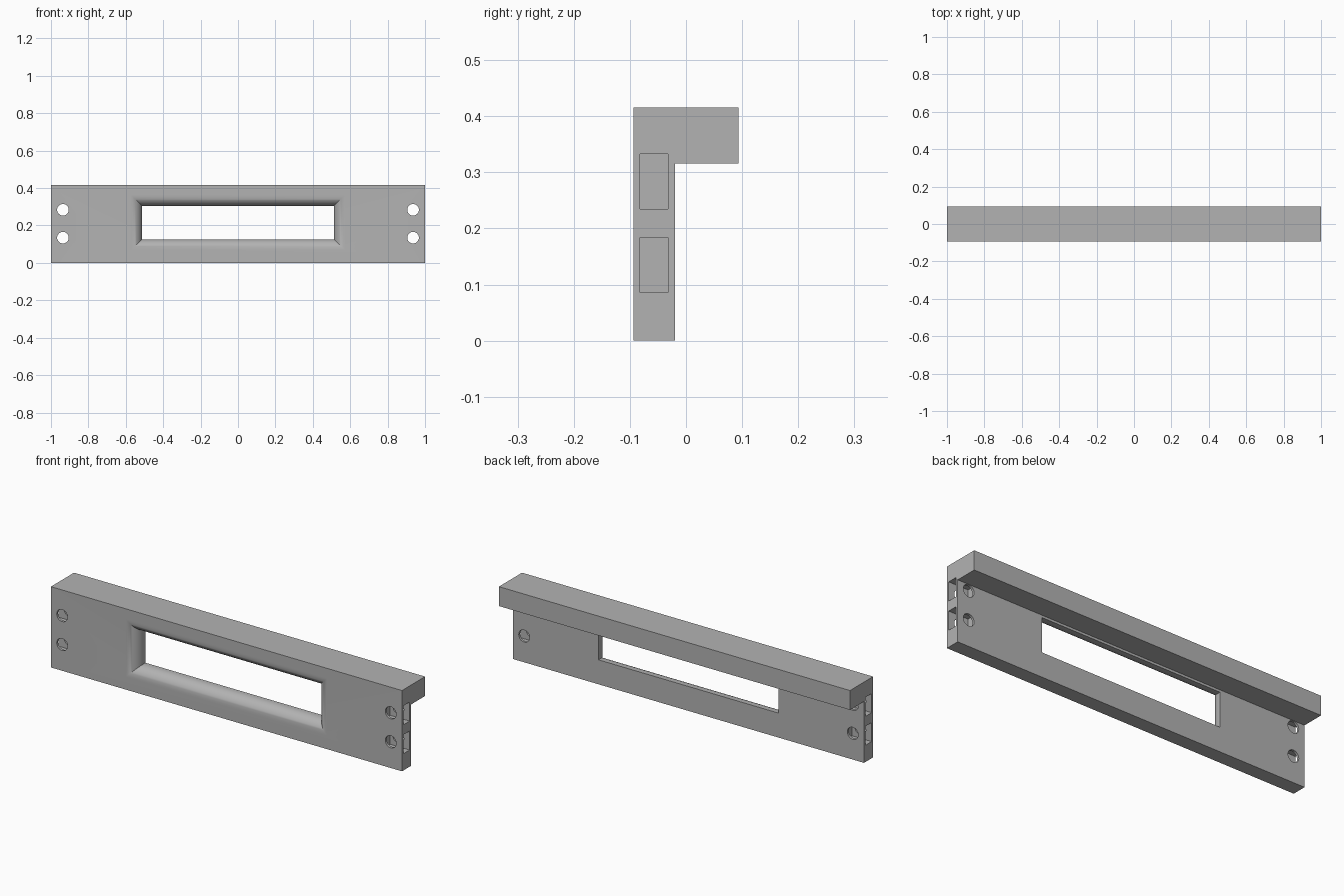
import bpy, bmesh, math

if "Cube" in bpy.data.objects:
    bpy.data.objects.remove(bpy.data.objects["Cube"])

FRONT, WEB_BACK, BACK = -0.094, -0.02, 0.094
HEIGHT, LEDGE = 0.416, 0.316

grey = bpy.data.materials.new("plain grey")
grey.use_nodes = True
colour = (0.45, 0.45, 0.45, 1)
grey.diffuse_color = colour
grey.node_tree.nodes["Principled BSDF"].inputs["Base Color"].default_value = colour


def loft(name, rings):
    """Closed solid through successive rings of points."""
    bm = bmesh.new()
    loops = [[bm.verts.new(p) for p in ring] for ring in rings]
    for a, b in zip(loops, loops[1:]):
        for i in range(len(a)):
            j = (i + 1) % len(a)
            bm.faces.new((a[i], a[j], b[j], b[i]))
    bm.faces.new(loops[0])
    bm.faces.new(loops[-1])
    bmesh.ops.recalc_face_normals(bm, faces=bm.faces)
    mesh = bpy.data.meshes.new(name)
    bm.to_mesh(mesh)
    bm.free()
    mesh.materials.append(grey)
    obj = bpy.data.objects.new(name, mesh)
    bpy.context.collection.objects.link(obj)
    return obj


def box(name, x0, x1, y0, y1, z0, z1):
    return loft(name, [[(x, y0, z0), (x, y1, z0), (x, y1, z1), (x, y0, z1)] for x in (x0, x1)])


# L-shaped bar, extruded along its length
profile = [(FRONT, 0), (WEB_BACK, 0), (WEB_BACK, LEDGE), (BACK, LEDGE), (BACK, HEIGHT), (FRONT, HEIGHT)]
bar = loft("slotted_bar", [[(x, y, z) for y, z in profile] for x in (-1, 1)])
cutters = []

# Window with a rounded front lip
R, STEPS = 0.06, 12
lip = [(FRONT - 0.02, R)]
for i in range(STEPS + 1):
    t = math.pi / 2 * i / STEPS
    lip.append((FRONT + R * (1 - math.cos(t)), R * (1 - math.sin(t))))
lip.append((WEB_BACK + 0.02, 0))
rings = []
for y, grow in lip:
    x, low, high = 0.513 + grow, 0.126 - grow, 0.304 + grow
    rings.append([(-x, y, low), (x, y, low), (x, y, high), (-x, y, high)])
cutters.append(loft("window_cutter", rings))

# Bolt holes and end pockets, two at each end
for side in (-1, 1):
    for z in (0.135, 0.284):
        circle = [(math.cos(a * math.tau / 32) * 0.031, math.sin(a * math.tau / 32) * 0.031) for a in range(32)]
        cutters.append(loft("hole_cutter", [[(side * 0.936 + u, y, z + v) for u, v in circle]
                                            for y in (FRONT - 0.02, WEB_BACK + 0.02)]))
        cutters.append(box("pocket_cutter", side * 0.888, side * 1.02, -0.082, -0.032, z - 0.049, z + 0.049))

# Cut the openings, then bake the result
for cutter in cutters:
    mod = bar.modifiers.new("cut", "BOOLEAN")
    mod.operation, mod.solver, mod.object = "DIFFERENCE", "EXACT", cutter
bpy.context.view_layer.objects.active = bar
bar.select_set(True)
for mod in list(bar.modifiers):
    bpy.ops.object.modifier_apply(modifier=mod.name)
for cutter in cutters:
    bpy.data.objects.remove(cutter)

bpy.ops.object.shade_smooth_by_angle(angle=math.radians(30))
